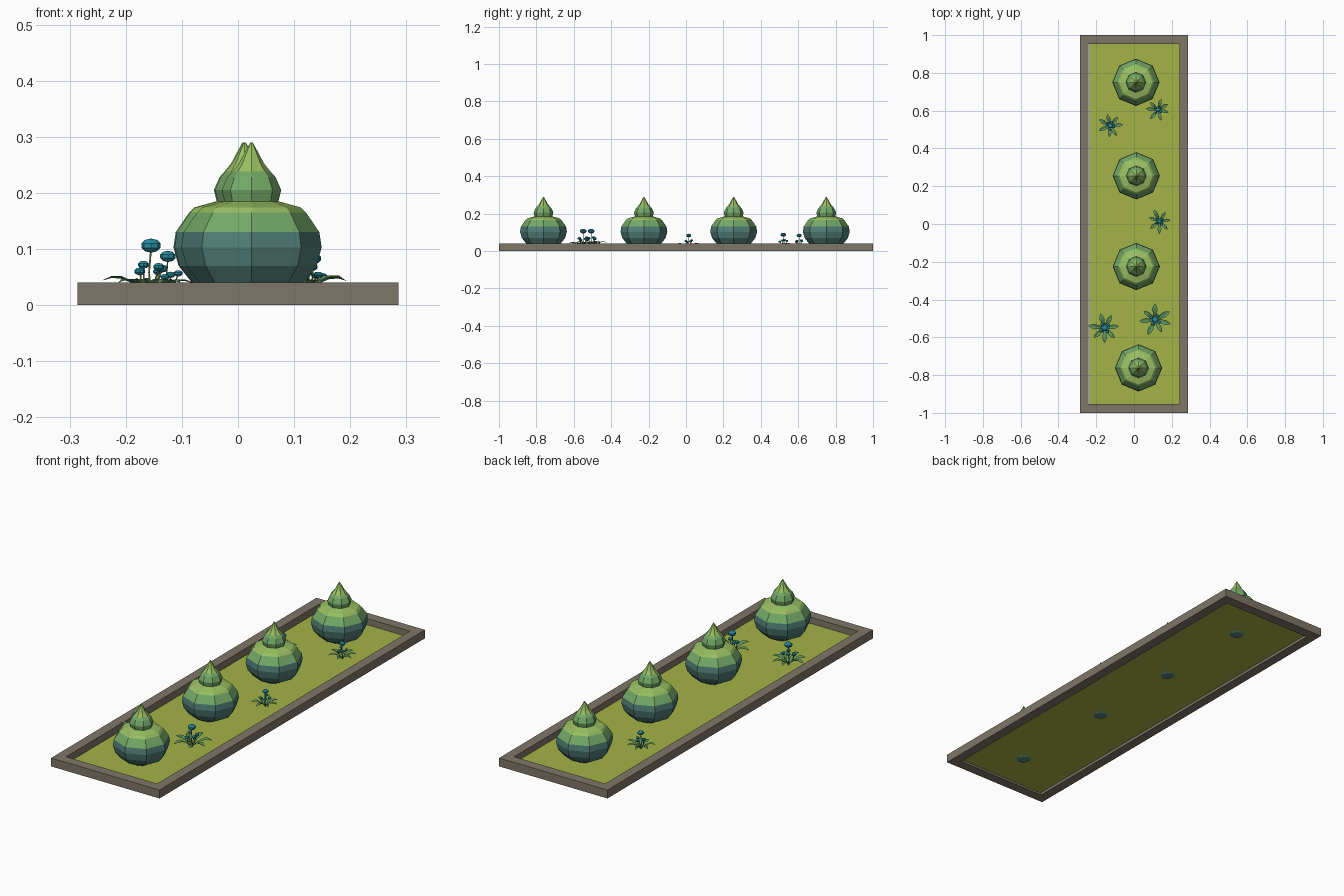
import bpy, bmesh, math, random
from mathutils import Vector, Matrix

if "Cube" in bpy.data.objects:
    bpy.data.objects.remove(bpy.data.objects["Cube"])

random.seed(4)


def material(name, rgb):
    m = bpy.data.materials.new(name)
    lin = [(c / 255 / 12.92) if c < 11 else ((c / 255 + 0.055) / 1.055) ** 2.4 for c in rgb]
    m.diffuse_color = (*lin, 1)
    m.use_nodes = True
    m.node_tree.nodes["Principled BSDF"].inputs["Base Color"].default_value = m.diffuse_color
    return m


STONE = material("stone", (127, 118, 103))
GRASS = material("grass", (165, 179, 70))
TEAL = material("shrub teal", (82, 128, 120))
GREEN = material("shrub green", (116, 170, 104))
LIGHT = material("shrub light green", (152, 192, 98))
LEAF = material("leaf green", (92, 148, 96))
STEM = material("stem green", (105, 135, 62))
BLOOM = material("bloom blue", (36, 140, 160))


def finish(bm, name, mats):
    bmesh.ops.recalc_face_normals(bm, faces=bm.faces)
    me = bpy.data.meshes.new(name)
    bm.to_mesh(me)
    bm.free()
    ob = bpy.data.objects.new(name, me)
    bpy.context.collection.objects.link(ob)
    for m in mats:
        me.materials.append(m)
    return ob


def rings_to_faces(bm, rings, mat=None):
    for i, (a, b) in enumerate(zip(rings, rings[1:])):
        n = len(a)
        for k in range(n):
            f = bm.faces.new((a[k], a[(k + 1) % n], b[(k + 1) % n], b[k]))
            f.material_index = mat[i] if isinstance(mat, list) else (mat or 0)


# Stone border with mitred corners
bm = bmesh.new()
rings = []
for x, y, z in ((0.286, 1, 0), (0.286, 1, 0.04), (0.24, 0.952, 0.04), (0.24, 0.952, 0)):
    rings.append([bm.verts.new((sx * x, sy * y, z)) for sx, sy in ((-1, -1), (1, -1), (1, 1), (-1, 1))])
rings_to_faces(bm, rings + rings[:1])
finish(bm, "border", [STONE])

# Grass bed
bm = bmesh.new()
bm.faces.new([bm.verts.new(p) for p in ((-0.236, -0.952, 0.01), (0.24, -0.952, 0.01),
                                        (0.24, 0.952, 0.01), (-0.236, 0.952, 0.01))])
finish(bm, "grass_bed", [GRASS])

# Tiered topiary shrubs: radius, height, colour of the band above
PROFILE = [(0.027, 0.006, 0), (0.092, 0.04, 0), (0.116, 0.07, 0), (0.125, 0.103, 0),
           (0.121, 0.13, 1), (0.106, 0.152, 1), (0.097, 0.165, 2), (0.088, 0.174, 2),
           (0.048, 0.185, 1), (0.053, 0.205, 1), (0.043, 0.228, 1), (0.034, 0.238, 2),
           (0.022, 0.253, 2), (0.012, 0.272, 2), (0.002, 0.29, 2)]


def shrub(i, x, y):
    bm = bmesh.new()
    rings = []
    for r, z, _ in PROFILE:
        rings.append([bm.verts.new((x + r * math.cos(k * math.pi / 4), y + r * math.sin(k * math.pi / 4), z))
                      for k in range(8)])
    rings_to_faces(bm, rings, [p[2] for p in PROFILE])
    bm.faces.new(rings[0][::-1])
    bm.faces.new(rings[-1]).material_index = 2
    finish(bm, f"shrub_{i}", [TEAL, GREEN, LIGHT])


for i, (x, y) in enumerate(((0.01, 0.75), (0.012, 0.255), (0.012, -0.225), (0.024, -0.762))):
    shrub(i + 1, x, y)


# Flower plants: rosette of arching leaves, thin stems, flattened blooms
def flower(i, cx, cy, s, turn):
    base = Vector((cx, cy, 0.01))
    bm = bmesh.new()
    for k in range(7):
        a = turn + k * math.tau / 7 + random.uniform(-0.15, 0.15)
        size = s * random.uniform(0.85, 1.05)
        out, side = Vector((math.cos(a), math.sin(a), 0)), Vector((-math.sin(a), math.cos(a), 0))
        prev = None
        for d, w, h in ((0.004, 0.004, 0.008), (0.03, 0.009, 0.03), (0.053, 0.014, 0.041),
                        (0.07, 0.010, 0.041), (0.086, 0.001, 0.034)):
            c = base + (out * d + Vector((0, 0, h))) * size
            row = [bm.verts.new(c - side * w * size),
                   bm.verts.new(c - Vector((0, 0, w * 0.3 * size))),
                   bm.verts.new(c + side * w * size)]
            if prev:
                for j in (0, 1):
                    bm.faces.new((prev[j], row[j], row[j + 1], prev[j + 1]))
            prev = row
    finish(bm, f"leaves_{i}", [LEAF])

    bm = bmesh.new()
    heads = bmesh.new()
    blooms = [(0.0, 0.0, 0.096, 0.018)]
    for k, h in enumerate((0.055, 0.062, 0.05, 0.058)):
        a = turn + 0.4 + k * math.pi / 2
        blooms.append((0.024 * math.cos(a), 0.024 * math.sin(a), h, 0.010))
    for dx, dy, h, r in blooms:
        top = base + Vector((dx, dy, h)) * s
        bend = base + Vector((dx * 0.7 - 0.004, dy * 0.7, h * 0.5)) * s
        rings = []
        for p in (base, bend, top):
            rings.append([bm.verts.new(p + Vector((math.cos(t), math.sin(t), 0)) * 0.002 * s)
                          for t in (0, math.tau / 3, 2 * math.tau / 3)])
        rings_to_faces(bm, rings)
        m = Matrix.Translation(top) @ Matrix.Diagonal((r * s, r * s, r * 0.7 * s, 1))
        bmesh.ops.create_uvsphere(heads, u_segments=8, v_segments=5, radius=1, matrix=m)
    finish(bm, f"stems_{i}", [STEM])
    finish(heads, f"blooms_{i}", [BLOOM])


for i, (x, y, s, t) in enumerate(((-0.155, -0.55, 1.0, 0.2), (0.112, -0.507, 1.0, 0.6),
                                  (0.135, 0.015, 0.76, 0.1), (0.127, 0.605, 0.76, 0.5),
                                  (-0.125, 0.52, 0.8, 0.9))):
    flower(i + 1, x, y, s, t)
